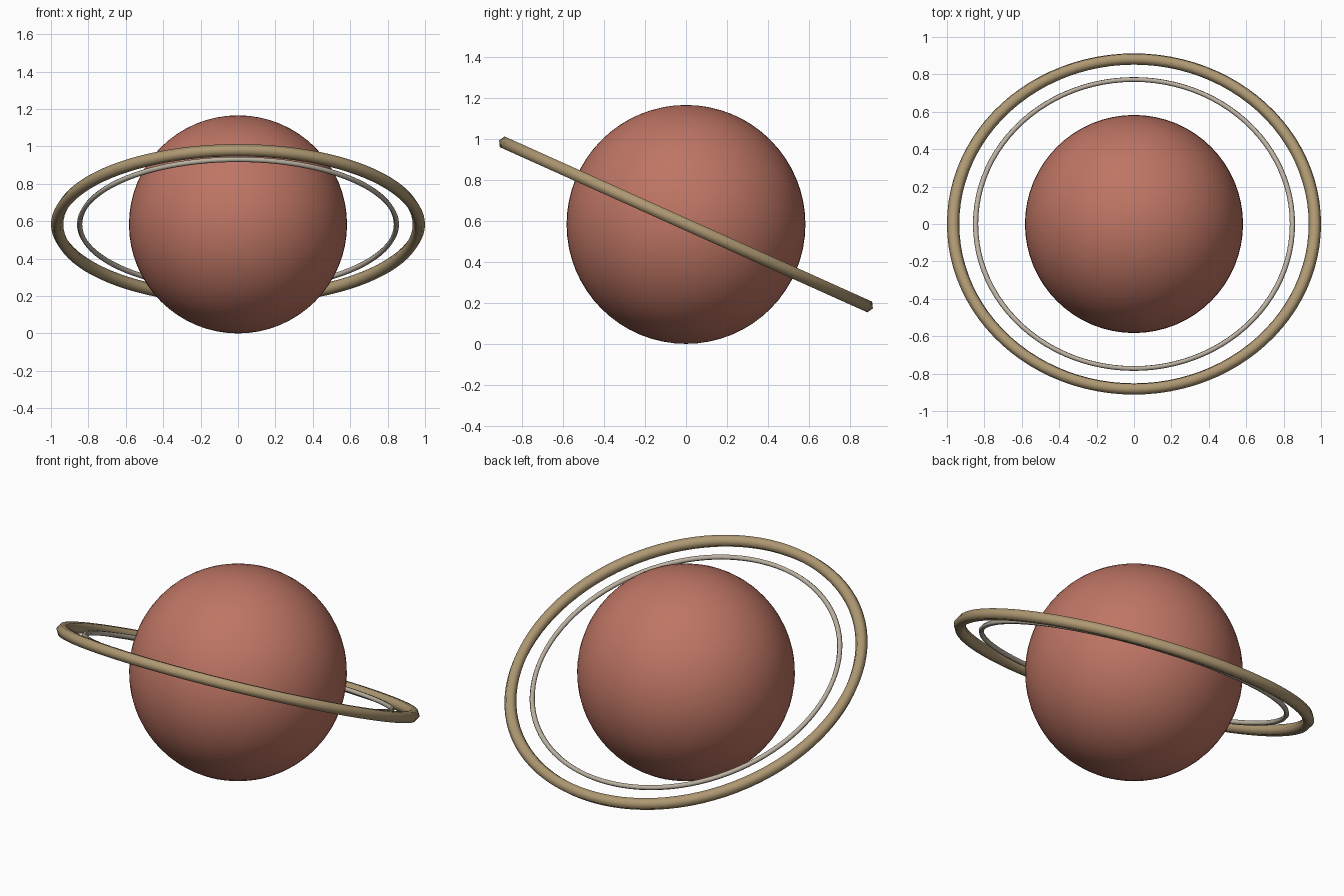
import bpy, math

if "Cube" in bpy.data.objects:
    bpy.data.objects.remove(bpy.data.objects["Cube"])

TILT = math.radians(-24.2)
RADIUS = 0.583


def linear(c):
    c /= 255
    return c / 12.92 if c <= 0.04045 else ((c + 0.055) / 1.055) ** 2.4


def material(name, r, g, b):
    mat = bpy.data.materials.new(name)
    mat.diffuse_color = (linear(r), linear(g), linear(b), 1)
    mat.use_nodes = True
    mat.node_tree.nodes["Principled BSDF"].inputs["Base Color"].default_value = mat.diffuse_color
    return mat


def finish(name, mat):
    obj = bpy.context.object
    obj.name = name
    obj.data.materials.append(mat)
    bpy.ops.object.shade_smooth()
    return obj


def ring(name, major, minor, mat):
    # thin hoop with a six-sided section, tipped up at the front
    bpy.ops.mesh.primitive_torus_add(
        major_radius=major, minor_radius=minor,
        major_segments=96, minor_segments=6,
        location=(0, 0, RADIUS), rotation=(TILT, 0, 0))
    return finish(name, mat)


# planet body
bpy.ops.mesh.primitive_uv_sphere_add(
    segments=64, ring_count=32, radius=RADIUS, location=(0, 0, RADIUS))
finish("planet", material("terracotta", 190, 117, 100))

# two concentric rings
ring("outer_ring", 0.967, 0.033, material("tan", 174, 152, 114))
ring("inner_ring", 0.847, 0.014, material("pale_stone", 188, 178, 162))
